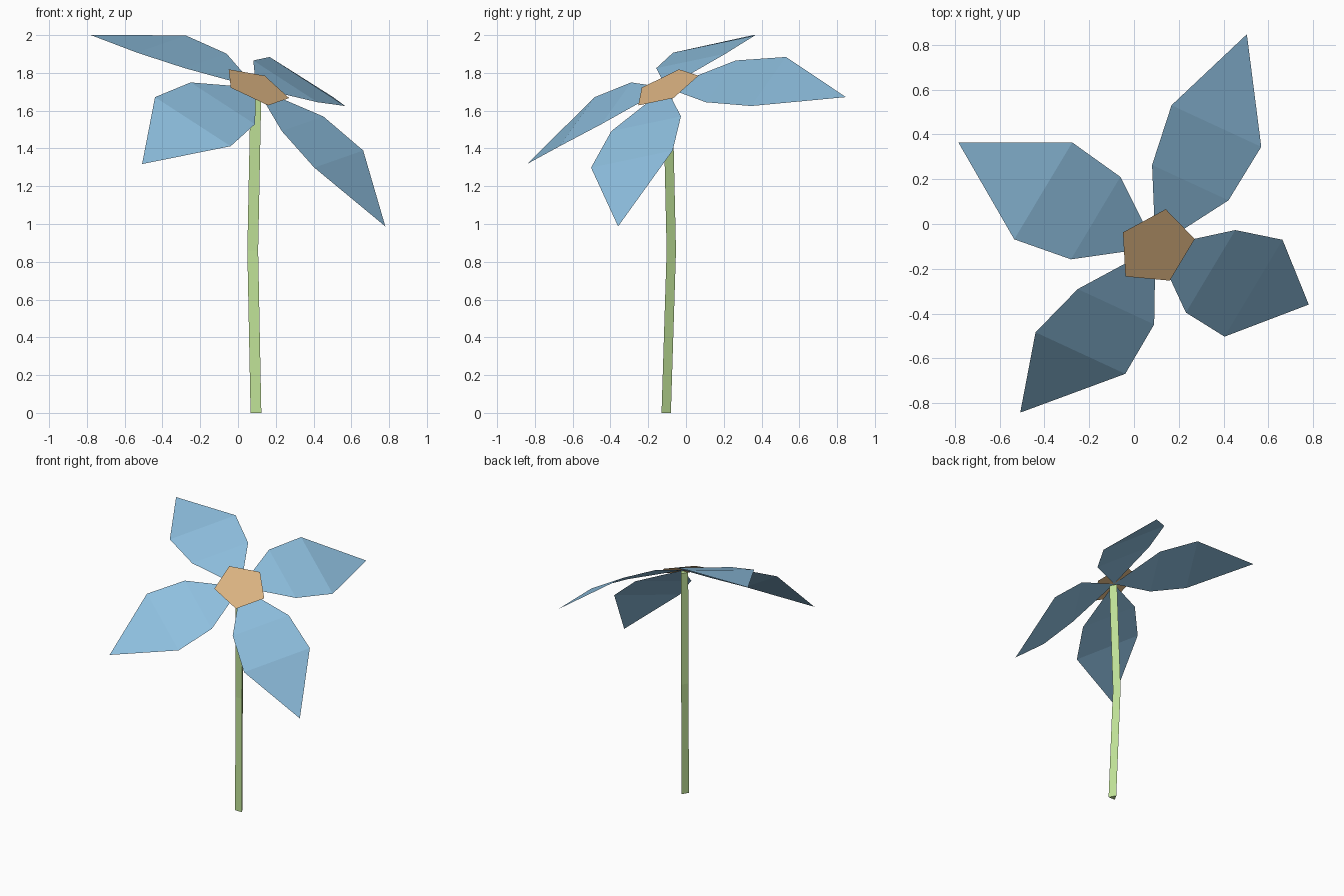
import bpy, math
from mathutils import Matrix, Vector

if "Cube" in bpy.data.objects:
    bpy.data.objects.remove(bpy.data.objects["Cube"])


def material(name, rgb):
    m = bpy.data.materials.new(name)
    m.diffuse_color = (*rgb, 1)
    m.use_nodes = True
    m.node_tree.nodes["Principled BSDF"].inputs["Base Color"].default_value = m.diffuse_color
    return m


def mesh_object(name, verts, faces, mat, matrix=None):
    me = bpy.data.meshes.new(name)
    me.from_pydata([tuple(v) for v in verts], [], faces)
    if matrix:
        me.transform(matrix)
    me.materials.append(mat)
    me.update()
    ob = bpy.data.objects.new(name, me)
    bpy.context.collection.objects.link(ob)
    return ob


blue = material("petal blue", (0.27, 0.52, 0.735))
green = material("stem green", (0.52, 0.75, 0.31))
tan = material("centre tan", (0.72, 0.46, 0.225))

# Flower head frame: tilted towards the front right, first petal to the back left
normal = Vector((0.364, -0.395, 0.843)).normalized()
first = Vector((-0.782, 0.362, 0.507))
first = (first - normal * first.dot(normal)).normalized()
side = normal.cross(first)
head = Matrix.Translation((0.097, -0.105, 1.724)) @ Matrix((first, side, normal)).transposed().to_4x4()

# Four drooping petals: pointed at both ends, folded across at two rows
petal = [(0, 0, -0.003), (0.328, -0.218, -0.032), (0.328, 0.218, -0.032),
         (0.6, -0.256, -0.09), (0.6, 0.256, -0.09), (1.0, 0, -0.272)]
for i in range(4):
    mesh_object(f"petal_{i + 1}", petal, [(0, 1, 2), (1, 3, 4, 2), (3, 5, 4)], blue,
                head @ Matrix.Rotation(i * math.pi / 2, 4, 'Z'))

# Flat five-sided flower centre
pentagon = [(0.187 * math.cos(k * math.tau / 5), 0.187 * math.sin(k * math.tau / 5), 0) for k in range(5)]
mesh_object("flower_centre", pentagon, [tuple(range(5))], tan, head)

# Three-sided stem, bowed slightly backwards at mid height
rings = [(0.095, -0.113, 0), (0.078, -0.086, 0.86), (0.095, -0.105, 1.705)]
r = 0.033
verts = [(x + r * math.cos(math.radians(a)), y + r * math.sin(math.radians(a)), z)
         for x, y, z in rings for a in (90, 210, 330)]
faces = [(3 * j + k, 3 * j + (k + 1) % 3, 3 * j + 3 + (k + 1) % 3, 3 * j + 3 + k)
         for j in range(2) for k in range(3)]
mesh_object("stem", verts, faces + [(2, 1, 0), (6, 7, 8)], green)
